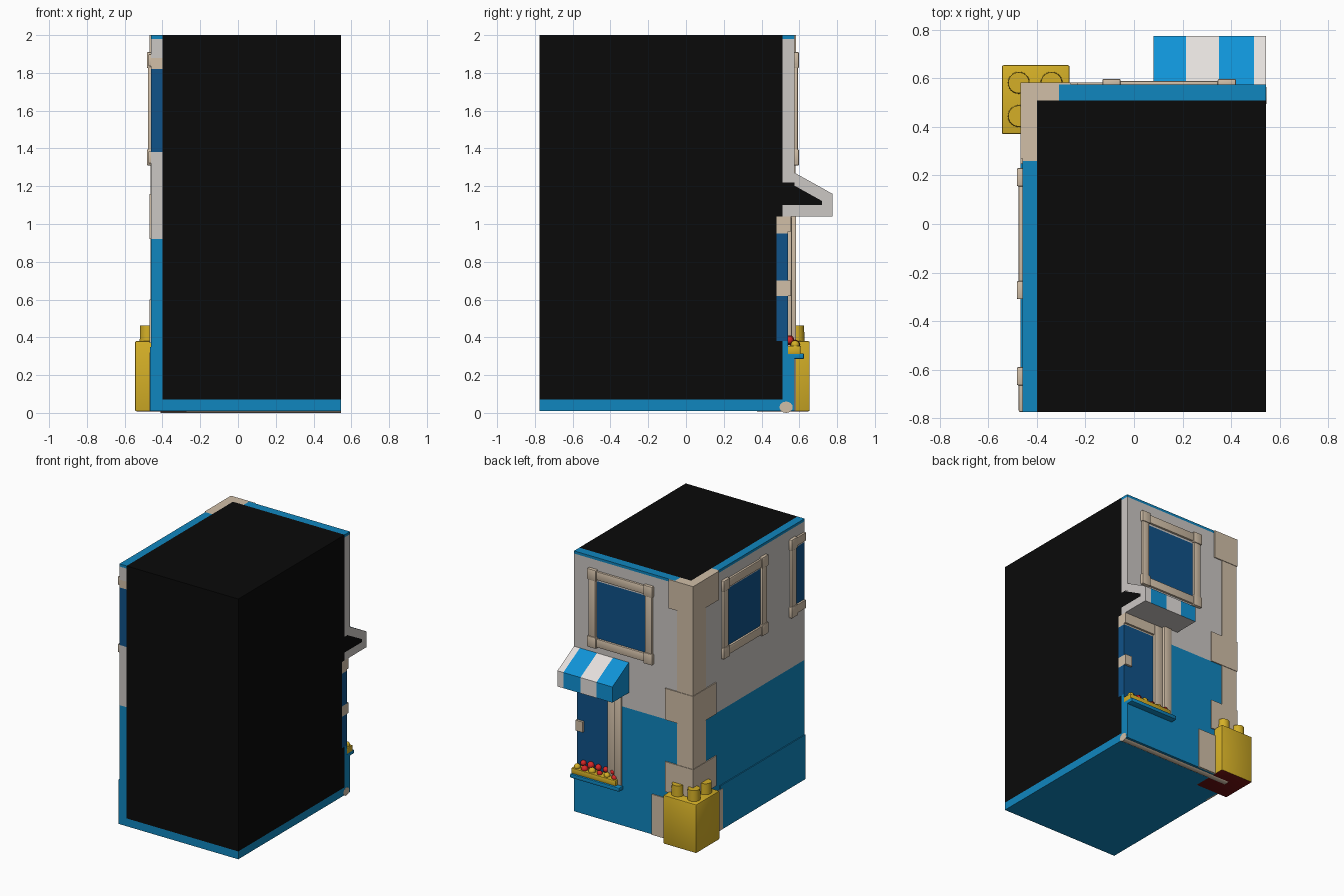
import bpy, bmesh, math, random
from mathutils import Vector

if "Cube" in bpy.data.objects:
    bpy.data.objects.remove(bpy.data.objects["Cube"])

random.seed(4)
COLORS = {
    "black": (.003, .003, .003), "blue": (.005, .24, .52), "bright blue": (.005, .29, .68),
    "dark blue": (.005, .085, .25), "wall grey": (.60, .57, .55), "white": (.78, .74, .72),
    "tan": (.64, .52, .39), "yellow": (.66, .43, .02), "red": (.68, .02, .02),
    "dark red": (.16, .006, .006)}
NAMES = list(COLORS)
MATS = []
for n, c in COLORS.items():
    m = bpy.data.materials.new(n)
    m.diffuse_color = (*c, 1)
    m.use_nodes = True
    m.node_tree.nodes["Principled BSDF"].inputs["Base Color"].default_value = m.diffuse_color
    MATS.append(m)


def finish(bm, name, rule):
    """Turn a bmesh into an object; rule is a colour name or f(centre, normal)."""
    bmesh.ops.recalc_face_normals(bm, faces=bm.faces[:])
    bm.normal_update()
    for f in bm.faces:
        col = rule if isinstance(rule, str) else rule(f.calc_center_median(), f.normal)
        f.material_index = NAMES.index(col)
    me = bpy.data.meshes.new(name)
    bm.to_mesh(me)
    bm.free()
    for m in MATS:
        me.materials.append(m)
    ob = bpy.data.objects.new(name, me)
    bpy.context.collection.objects.link(ob)
    bpy.context.view_layer.objects.active = ob
    bpy.ops.object.select_all(action='DESELECT')
    ob.select_set(True)
    bpy.ops.object.shade_smooth_by_angle(angle=math.radians(35))
    return ob


def box(name, x, y, z, rule, bevel=0):
    bm = bmesh.new()
    bmesh.ops.create_cube(bm, size=1)
    for v in bm.verts:
        v.co = [(r[0] + r[1]) / 2 + c * (r[1] - r[0]) for r, c in zip((x, y, z), v.co)]
    if bevel:
        bmesh.ops.bevel(bm, geom=bm.edges[:], offset=bevel, segments=2, profile=.5, affect='EDGES')
    return finish(bm, name, rule)


def prism(points, vec):
    bm = bmesh.new()
    f = bm.faces.new([bm.verts.new(p) for p in points])
    r = bmesh.ops.extrude_face_region(bm, geom=[f])
    bmesh.ops.translate(bm, verts=[g for g in r["geom"] if isinstance(g, bmesh.types.BMVert)], vec=vec)
    return bm


def cut(bm, co, no):
    bmesh.ops.bisect_plane(bm, geom=bm.verts[:] + bm.edges[:] + bm.faces[:], plane_co=co, plane_no=no)


X0, X1, Y0, Y1, TOP = -.46, .545, -.775, .575, 2.0

# Building body with a notch for the recessed door
body = box("rough_body", (X0, X1), (Y0, Y1), (.01, TOP), "blue")
notch = box("door_cutter", (.2, .7), (.54, .7), (.31, 1.04), "blue")
notch.hide_render = True
mod = body.modifiers.new("door", 'BOOLEAN')
mod.operation, mod.solver, mod.object = 'DIFFERENCE', 'EXACT', notch
bm = bmesh.new()
bm.from_object(body, bpy.context.evaluated_depsgraph_get())
for ob in (body, notch):
    bpy.data.objects.remove(ob)
for axis, values in enumerate(((-.40, -.31, -.06, .35),
                               (-.66, -.24, .15, .26, .48, .51),
                               (.07, .31, .38, .62, .70, .92, .95, 1.04, 1.10, 1.22, 1.38, 1.82, 1.88, 1.98))):
    for v in values:
        p = Vector((0, 0, 0))
        p[axis] = v
        no = Vector((0, 0, 0))
        no[axis] = 1
        cut(bm, p, no)


def zone(z):
    return "blue" if z < .92 or z > 1.98 else "wall grey"


def body_rule(c, n):
    glass_z = 1.38 < c.z < 1.82
    if n.z > .9 and c.z > 1.99:                      # top cut
        if c.x > -.40 and c.y < .51:
            return "black"
        return "tan" if c.x < -.31 and c.y > .26 else "blue"
    if n.y < -.9:                                    # front cut
        if c.x > -.40:
            return "black" if c.z > .07 else "blue"
        if glass_z:
            return "dark blue"
        return "tan" if 1.82 < c.z < 1.88 else zone(c.z)
    if n.x > .9 and c.x > .54:                       # right cut
        if c.z < .07:
            return "blue"
        door = .38 < c.z < 1.04
        if c.y < (.48 if door else .51) or 1.10 < c.z < 1.22:
            return "black"
        if door:
            return "tan" if .62 < c.z < .70 or c.z > .95 else "dark blue"
        return zone(c.z)
    if n.x < -.9 and glass_z and (-.24 < c.y < .15 or c.y < -.66):
        return "dark blue"
    if n.y > .9:
        if c.y < .56:                                # recessed door
            return "tan" if c.z > .95 else "dark blue"
        if glass_z and -.06 < c.x < .35:
            return "dark blue"
    return zone(c.z)


finish(bm, "building_body", body_rule)
box("left_base_band", (X0 - .007, X0 + .01), (Y0, .25), (.01, .35), "blue")


# Corner post and its blocks: L-shaped prisms wrapped round the corner
def corner(name, z0, z1, xe, ye, t):
    pts = [(X0 - t, Y1 + t), (xe, Y1 + t), (xe, Y1 - .005), (X0 + .005, Y1 - .005),
           (X0 + .005, ye), (X0 - t, ye)]
    finish(prism([(x, y, z0) for x, y in pts], (0, 0, z1 - z0)), name, "tan")


corner("corner_post", .01, 2, -.33, .42, .004)
corner("corner_capital", 1.78, 2, -.26, .27, .008)
corner("corner_block_upper", .92, 1.16, -.23, .30, .008)
corner("corner_block_lower", .37, .60, -.23, .30, .008)
corner("corner_foot", .01, .32, -.115, .22, .008)


# Window frames: bars and thicker corner lugs; side 'back' runs along x, 'left' along y
def frame(name, side, a0, a1, z0=1.32, z1=1.90, w=.075, cut_low=False):
    def bar(part, a, z, t):
        if side == "back":
            box(name + part, a, (Y1 - .01, Y1 + t), z, "tan", .006)
        else:
            box(name + part, (X0 - t, X0 + .01), a, z, "tan", .006)
    for i, z in enumerate(((z0, z0 + w - .01), (z1 - w + .01, z1))):
        bar(f"_rail_{i}", (a0, a1), z, .015)
    ends = [(a1 - w, a1)] if cut_low else [(a0, a0 + w), (a1 - w, a1)]
    for i, a in enumerate(ends):
        bar(f"_stile_{i}", (a[0] + .008, a[1] - .008), (z0, z1), .017)
        for j, z in enumerate(((z0 - .01, z0 + w), (z1 - w, z1 + .01))):
            bar(f"_lug_{i}{j}", a, z, .023)


frame("back_window", "back", -.13, .42)
frame("left_window", "left", -.31, .23)
frame("left_cut_window", "left", Y0, -.59, cut_low=True)

# Striped awning, with the black cut core on its end
prof = [(Y1 - .03, 1.288), (.775, 1.16), (.775, 1.04), (Y1 - .03, 1.04)]
bm = prism([(.08, y, z) for y, z in prof], (X1 - .08, 0, 0))
slope = Vector((0, .128, .23)).normalized()
for x in (.215, .35, .495):
    cut(bm, (x, 0, 0), (1, 0, 0))
inner = Vector((0, .775, 1.16)) - slope * .06
cut(bm, inner, slope)
cut(bm, (0, 0, 1.10), (0, 0, 1))
cut(bm, (0, .72, 0), (0, 1, 0))


def awning_rule(c, n):
    if n.x > .9:
        core = c.z > 1.10 and c.y < .72 and (c - inner).dot(slope) < 0
        return "black" if core else "wall grey"
    if n.z < -.9:
        return "wall grey"
    return "bright blue" if c.x < .215 or .35 < c.x < .495 else "white"


finish(bm, "striped_awning", awning_rule)

# Door surround
box("door_column", (.14, .205), (.53, Y1 + .008), (.31, 1.05), "tan", .006)
box("door_inner_trim", (.20, .275), (.53, .56), (.31, 1.04), "tan", .006)
box("door_header", (.20, X1), (.53, .555), (.96, 1.04), "tan")
box("door_block", (.485, X1), (.53, .557), (.62, .70), "tan")

# Flower box
box("flower_sill", (.13, X1), (.53, .625), (.285, .315), "blue", .006)
box("flower_planter", (.17, X1), (.53, .61), (.31, .355), "yellow", .006)
for i in range(11):
    bm = bmesh.new()
    bmesh.ops.create_icosphere(bm, subdivisions=2, radius=random.uniform(.02, .028))
    bmesh.ops.translate(bm, verts=bm.verts[:], vec=(.2 + i * .0315, .548 if i % 2 else .578,
                                                   .385 if i % 2 else .36))
    finish(bm, f"flower_{i}", "yellow" if i % 4 == 2 else "red")

# Studded yellow block at the foot of the corner
box("corner_brick", (-.545, -.265), (.37, .655), (.008, .38),
    lambda c, n: "dark red" if n.z < -.9 else "yellow", .008)
for i, (x, y) in enumerate(((-.475, .582), (-.34, .582), (-.475, .445))):
    bm = bmesh.new()
    bmesh.ops.create_cone(bm, cap_ends=True, segments=24, radius1=.046, radius2=.043, depth=.1)
    bmesh.ops.translate(bm, verts=bm.verts[:], vec=(x, y, .412))
    finish(bm, f"brick_stud_{i}", "yellow")

# Rounded strip under the back edge
ring = [(-.41, .53 + .035 * math.cos(a * math.pi / 8), .03 + .03 * math.sin(a * math.pi / 8)) for a in range(16)]
finish(prism(ring, (X1 + .4105, 0, 0)), "base_strip", "tan")
